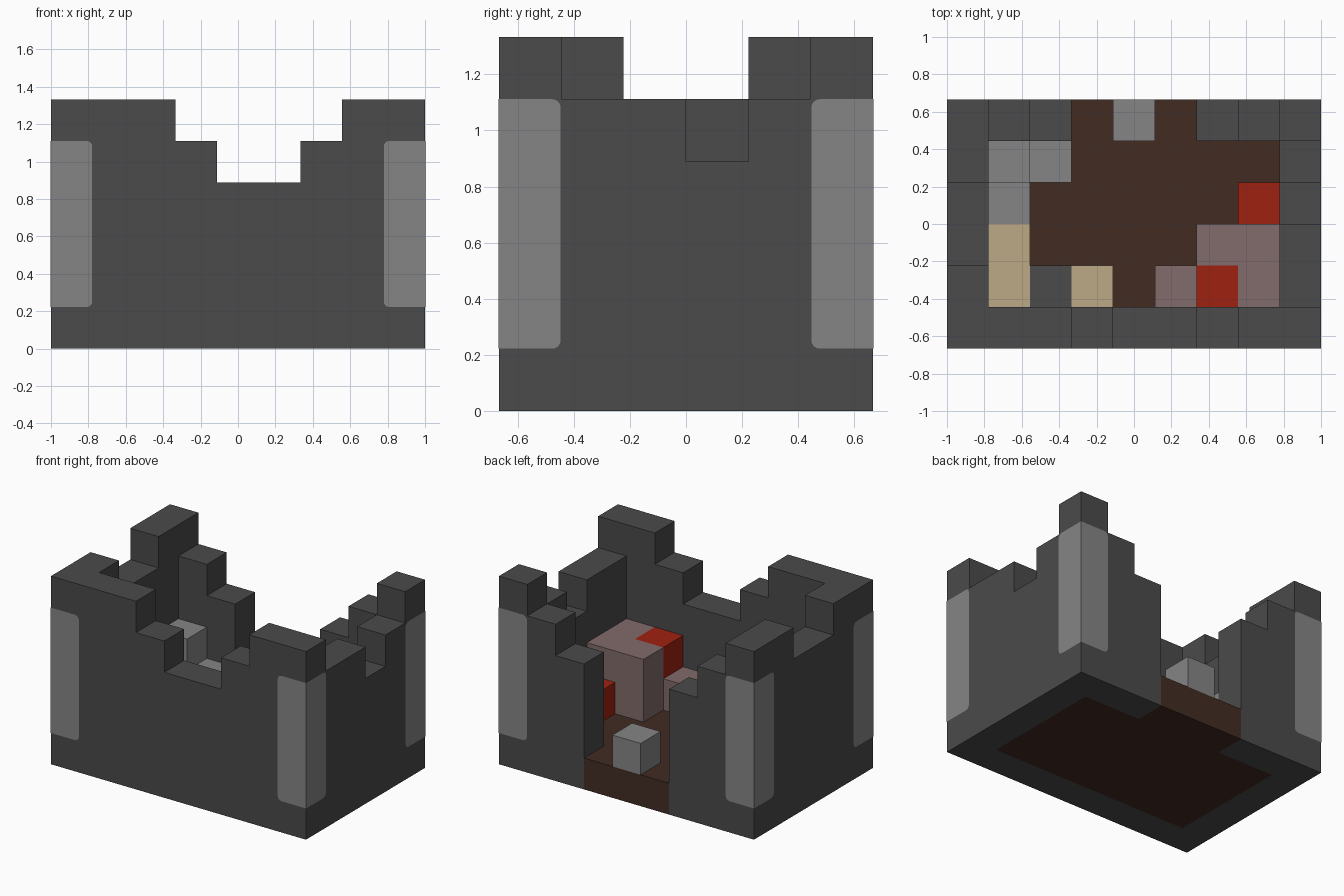
import bpy, bmesh, math
from mathutils import Vector

if "Cube" in bpy.data.objects:
    bpy.data.objects.remove(bpy.data.objects["Cube"], do_unlink=True)

U = 2 / 9                 # block size
NX, NY = 9, 6             # blocks across and deep


def material(name, rgb):
    m = bpy.data.materials.new(name)
    m.use_nodes = True
    m.diffuse_color = (*rgb, 1)
    bsdf = m.node_tree.nodes["Principled BSDF"]
    bsdf.inputs["Base Color"].default_value = (*rgb, 1)
    bsdf.inputs["Roughness"].default_value = 0.9
    return m


dark_stone = material("dark stone", (0.069, 0.069, 0.069))
light_stone = material("light stone", (0.235, 0.235, 0.235))
earth = material("brown earth", (0.054, 0.025, 0.016))
straw = material("straw tan", (0.509, 0.402, 0.238))
clay = material("dusty pink", (0.223, 0.147, 0.147))
red = material("red", (0.342, 0.015, 0.005))


def finish(name, bm, mat):
    mesh = bpy.data.meshes.new(name)
    bm.to_mesh(mesh)
    bm.free()
    mesh.materials.append(mat)
    obj = bpy.data.objects.new(name, mesh)
    bpy.context.collection.objects.link(obj)
    return obj


def place(p):
    return Vector(((p[0] - NX / 2) * U, (p[1] - NY / 2) * U, p[2] * U))


def blocks(name, mat, tops, base=1):
    """Join block columns {(column, row): top level} into one outer skin."""
    solid = {(i, j, k) for (i, j), top in tops.items() for k in range(base, top)}
    bm = bmesh.new()
    for cell in solid:
        for axis in range(3):
            for side in (0, 1):
                near = list(cell)
                near[axis] += 2 * side - 1
                if tuple(near) in solid:
                    continue
                a, b = (axis + 1) % 3, (axis + 2) % 3
                loop = []
                for s, t in ((0, 0), (1, 0), (1, 1), (0, 1)):
                    p = list(cell)
                    p[axis] += side
                    p[a] += s
                    p[b] += t
                    loop.append(bm.verts.new(place(p)))
                bm.faces.new(loop if side else loop[::-1])
    bmesh.ops.remove_doubles(bm, verts=bm.verts[:], dist=1e-4)
    bmesh.ops.dissolve_limit(bm, angle_limit=0.01, verts=bm.verts[:], edges=bm.edges[:])
    return finish(name, bm, mat)


# Ruined outer walls: stepped heights around the ring, open at the back
walls = {}
for i, (front, back) in enumerate(zip("666544566", "654000456")):
    walls[i, 0] = int(front)
    walls[i, NY - 1] = int(back)
for j, (left, right) in enumerate(zip("665566", "655456")):
    walls[0, j] = int(left)
    walls[NX - 1, j] = int(right)
blocks("outer_walls", dark_stone, walls, base=0)

# Earth floor, reaching out through the back gap
floor = {(i, j): 1 for i in range(1, NX - 1) for j in range(1, NY - 1)}
floor.update({(i, NY - 1): 1 for i in (3, 4, 5)})
blocks("earth_floor", earth, floor, base=0)

# Things standing on the floor
blocks("corner_rubble", light_stone, {(1, 4): 3, (2, 4): 2, (1, 3): 2})
blocks("gateway_rubble", light_stone, {(4, 5): 2})
blocks("straw_bed", straw, {(1, 1): 2, (1, 2): 2})
blocks("straw_stool", straw, {(3, 1): 2})
blocks("stone_table", dark_stone, {(2, 1): 2})
blocks("clay_hearth", clay, {(6, 2): 3, (7, 2): 3, (7, 1): 3, (5, 1): 2})
blocks("red_hearth_block", red, {(6, 1): 3})
blocks("red_side_block", red, {(7, 3): 2})


# Light corner strips: thin plates with rounded inner corners
def corner_strip(name, sx, sy, along_x):
    lift, r = 0.002, 0.03
    low, high = U, 5 * U
    outline = [(0, low), (U - r, low)]
    for centre, start in ((low + r, -90), (high - r, 0)):
        for n in range(5):
            t = math.radians(start + n * 22.5)
            outline.append((U - r + r * math.cos(t), centre + r * math.sin(t)))
    outline.append((0, high))
    bm = bmesh.new()
    verts = []
    for d, z in outline:
        x, y = NX * U / 2, NY * U / 2
        if along_x:
            x, y = x + lift - d, y + lift
        else:
            x, y = x + lift, y + lift - d
        verts.append(bm.verts.new((sx * x, sy * y, z)))
    face = bm.faces.new(verts)
    face.normal_update()
    outward = Vector((0, sy, 0)) if along_x else Vector((sx, 0, 0))
    if face.normal.dot(outward) < 0:
        face.normal_flip()
    finish(name, bm, light_stone)


for sx, side in ((1, "left"), (-1, "right")):
    for sy, end in ((-1, "front"), (1, "back")):
        corner_strip(f"{end}_{side}_strip_a", sx, sy, True)
        corner_strip(f"{end}_{side}_strip_b", sx, sy, False)
